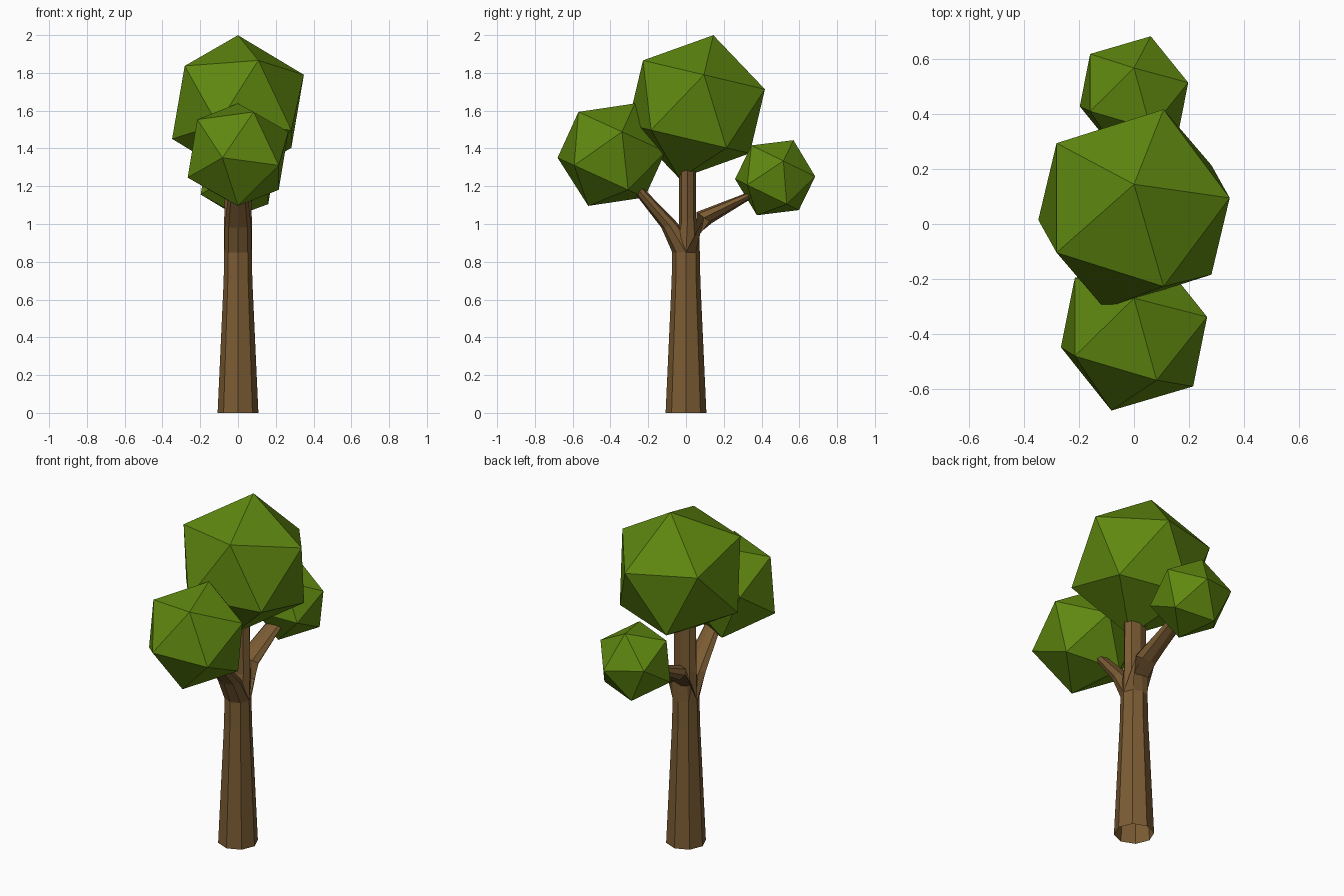
import bpy, bmesh, math
from mathutils import Vector

if "Cube" in bpy.data.objects:
    bpy.data.objects.remove(bpy.data.objects["Cube"])


def material(name, rgb):
    m = bpy.data.materials.new(name)
    m.diffuse_color = (*rgb, 1)
    m.use_nodes = True
    m.node_tree.nodes["Principled BSDF"].inputs["Base Color"].default_value = m.diffuse_color
    return m


BARK = material("bark brown", (0.20, 0.107, 0.034))
LEAF = material("leaf green", (0.115, 0.245, 0.005))


def add_object(name, bm, mat):
    bmesh.ops.recalc_face_normals(bm, faces=bm.faces)
    me = bpy.data.meshes.new(name)
    bm.to_mesh(me)
    bm.free()
    me.materials.append(mat)
    ob = bpy.data.objects.new(name, me)
    bpy.context.collection.objects.link(ob)
    return ob


def loft(name, sections):
    """Eight-sided tube; each section is two (y, z) edge points and a half width in x."""
    bm = bmesh.new()
    rings = []
    for (y0, z0), (y1, z1), w in sections:
        a, b = Vector((0, y0, z0)), Vector((0, y1, z1))
        mid, half = (a + b) / 2, (a - b) / 2
        ring = []
        for i in range(8):
            t = math.tau * i / 8
            ring.append(bm.verts.new(mid + half * math.cos(t) + Vector((w * math.sin(t), 0, 0))))
        rings.append(ring)
    for r0, r1 in zip(rings, rings[1:]):
        for i in range(8):
            j = (i + 1) % 8
            bm.faces.new((r0[i], r0[j], r1[j], r1[i]))
    return add_object(name, bm, BARK)


def level(r, z):
    return ((-r, z), (r, z), r)


# Trunk, open at the ground, and three limbs that all start from its top ring
fork = level(0.073, 0.85)
loft("trunk", [level(0.108, 0), level(0.076, 0.70), fork])
loft("middle_limb", [fork,
                     ((-0.037, 1.0), (0.053, 1.04), 0.073),
                     ((-0.037, 1.32), (0.053, 1.32), 0.07)])
loft("front_limb", [fork,
                    ((-0.13, 0.98), (-0.04, 1.0), 0.07),
                    ((-0.30, 1.20), (-0.275, 1.24), 0.045)])
loft("back_limb", [fork,
                   ((0.137, 1.005), (0.055, 1.063), 0.065),
                   ((0.40, 1.168), (0.40, 1.195), 0.045)])

# Foliage: icosahedra leaning towards the back
for name, y, z, r, lean in (("top_foliage", 0.055, 1.62, 0.39, 13.3),
                            ("front_foliage", -0.394, 1.367, 0.298, 24.5),
                            ("back_foliage", 0.472, 1.245, 0.221, 26)):
    bm = bmesh.new()
    bmesh.ops.create_icosphere(bm, subdivisions=1, radius=r)
    ob = add_object(name, bm, LEAF)
    ob.location = (0, y, z)
    ob.rotation_euler = (-math.radians(lean), 0, 0)
